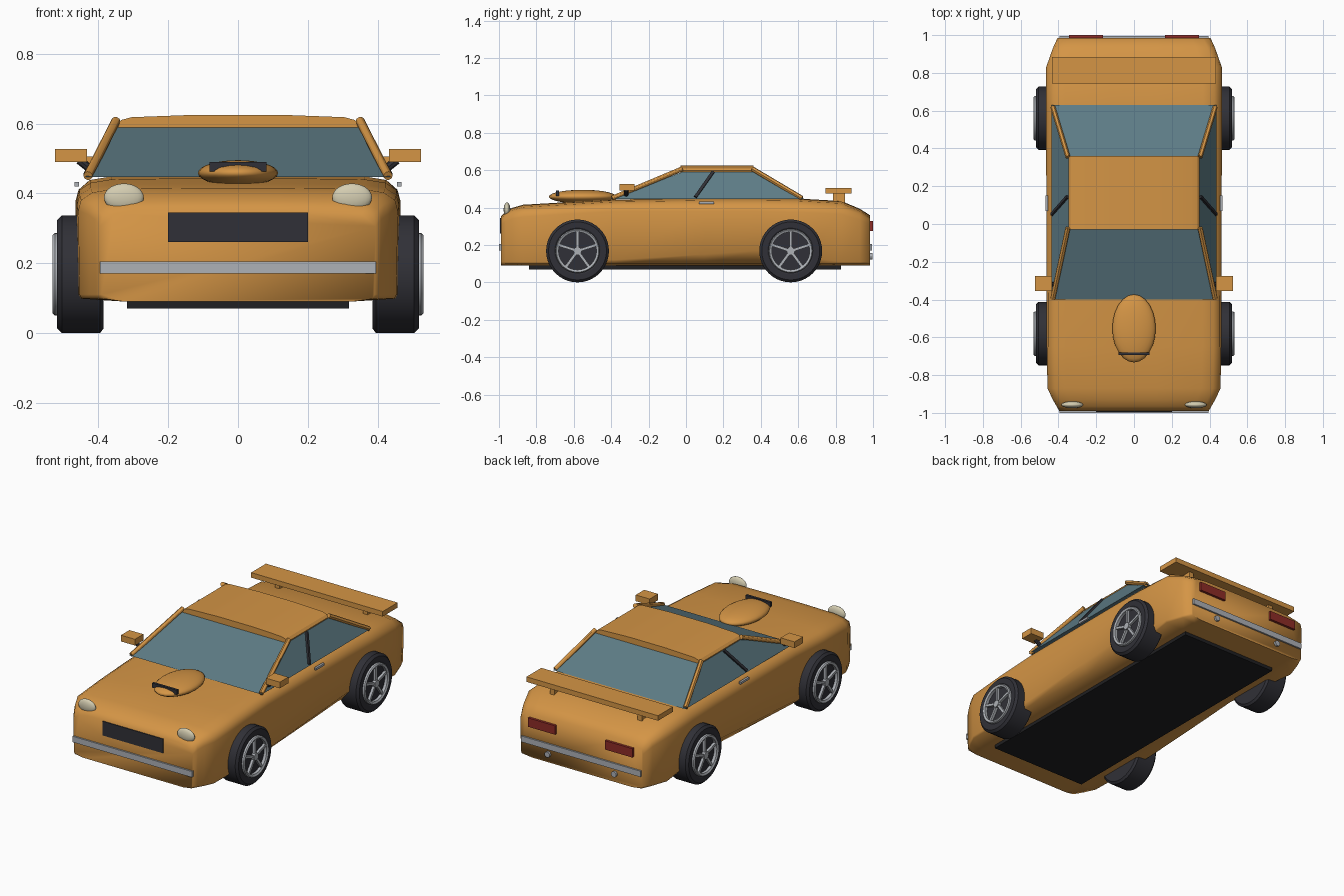
import bpy, bmesh, math
from mathutils import Vector, Matrix

if "Cube" in bpy.data.objects:
    bpy.data.objects.remove(bpy.data.objects["Cube"])


def mat(name, *rgb):
    m = bpy.data.materials.new(name)
    m.diffuse_color = (*rgb, 1)
    m.use_nodes = True
    m.node_tree.nodes["Principled BSDF"].inputs["Base Color"].default_value = m.diffuse_color
    return m


ORANGE = mat("orange_paint", 0.66, 0.30, 0.06)
GLASS = mat("tinted_glass", 0.11, 0.20, 0.235)
DARK = mat("dark_rubber", 0.03, 0.03, 0.038)
BLACK = mat("black_trim", 0.014, 0.014, 0.016)
SILVER = mat("silver_metal", 0.42, 0.44, 0.47)
CREAM = mat("cream_lamp", 0.66, 0.61, 0.44)
RED = mat("red_lamp", 0.27, 0.025, 0.02)


def make(name, bm, material, angle=30):
    bmesh.ops.recalc_face_normals(bm, faces=bm.faces)
    me = bpy.data.meshes.new(name)
    bm.to_mesh(me)
    bm.free()
    me.materials.append(material)
    ob = bpy.data.objects.new(name, me)
    bpy.context.collection.objects.link(ob)
    bpy.ops.object.select_all(action='DESELECT')
    ob.select_set(True)
    bpy.context.view_layer.objects.active = ob
    if angle:
        bpy.ops.object.shade_smooth_by_angle(angle=math.radians(angle))
    return ob


def box(name, lo, hi, material):
    lo, hi = Vector(lo), Vector(hi)
    bm = bmesh.new()
    bmesh.ops.create_cube(bm, size=1, matrix=Matrix.LocRotScale((lo + hi) / 2, None, hi - lo))
    return make(name, bm, material, 0)


def ball(name, c, r, material):
    bm = bmesh.new()
    bmesh.ops.create_uvsphere(bm, u_segments=24, v_segments=14, radius=1,
                              matrix=Matrix.LocRotScale(Vector(c), None, Vector(r)))
    return make(name, bm, material, 60)


def rod(name, a, b, r, material, sides=12):
    a, b = Vector(a), Vector(b)
    bm = bmesh.new()
    m = Matrix.Translation((a + b) / 2) @ (b - a).to_track_quat('Z', 'Y').to_matrix().to_4x4()
    bmesh.ops.create_cone(bm, cap_ends=True, segments=sides, radius1=r, radius2=r,
                          depth=(b - a).length, matrix=m)
    return make(name, bm, material)


def loft(name, rings, material, angle):
    """Skin closed rings of equal length and cap both ends."""
    bm = bmesh.new()
    vs = [[bm.verts.new(p) for p in ring] for ring in rings]
    n = len(vs[0])
    for a, b in zip(vs, vs[1:]):
        for i in range(n):
            bm.faces.new((a[i], a[(i + 1) % n], b[(i + 1) % n], b[i]))
    bm.faces.new(vs[0])
    bm.faces.new(vs[-1])
    return make(name, bm, material, angle)


def lathe(name, profile, material, centre, side, steps=40):
    """Spin (x offset, radius) points round the axle."""
    rings = []
    for k in range(steps):
        a = 2 * math.pi * k / steps
        rings.append([(centre[0] + side * x, centre[1] + r * math.cos(a), centre[2] + r * math.sin(a))
                      for x, r in profile])
    bm = bmesh.new()
    vs = [[bm.verts.new(p) for p in ring] for ring in rings]
    n = len(profile)
    for k in range(steps):
        a, b = vs[k], vs[(k + 1) % steps]
        for i in range(n):
            bm.faces.new((a[i], a[(i + 1) % n], b[(i + 1) % n], b[i]))
    return make(name, bm, material)


# Body shell: y, half width, shoulder height, crown height, sill tuck
stations = [(-0.99, 0.395, 0.335, 0.35, 0.0), (-0.965, 0.41, 0.355, 0.375, 0.0),
            (-0.93, 0.43, 0.37, 0.395, 0.0), (-0.87, 0.458, 0.38, 0.412, 0.0),
            (-0.65, 0.462, 0.395, 0.425, 0.0), (-0.38, 0.462, 0.41, 0.44, 0.01),
            (0.1, 0.464, 0.41, 0.448, 0.04), (0.38, 0.465, 0.41, 0.448, 0.06),
            (0.6, 0.466, 0.405, 0.445, 0.03), (0.83, 0.465, 0.395, 0.432, 0.0),
            (0.93, 0.43, 0.365, 0.39, 0.0), (0.985, 0.405, 0.335, 0.355, 0.0)]
rings = []
for y, w, zs, zc, tuck in stations:
    half = [(0.33, 0.09), (w - 0.01 - tuck, 0.098), (w - 0.004, 0.11 + tuck), (w, zs - 0.03), (w - 0.008, zs),
            (w - 0.04, zc - 0.01), (w - 0.10, zc), (0.12, zc + 0.003)]
    rings.append([(x, y, z) for x, z in half] + [(-x, y, z) for x, z in reversed(half)])
loft("body_shell", rings, ORANGE, 70)
box("underbody_plate", (-0.318, -0.84, 0.07), (0.318, 0.83, 0.092), BLACK)


# Glass cabin
def rect(w, y0, y1, z):
    return [(-w, y0, z), (w, y0, z), (w, y1, z), (-w, y1, z)]


loft("cabin_glass", [rect(0.437, -0.40, 0.63, 0.447), rect(0.347, -0.02, 0.36, 0.59)], GLASS, 0)

# Roof panel, gently crowned with a rounded rim
section = [(0.345, 0.588), (0.348, 0.597), (0.335, 0.61), (0.305, 0.618), (0.12, 0.625)]
section += [(-x, z) for x, z in reversed(section)]
loft("roof_panel", [[(x, y, z) for x, z in section] for y in (-0.03, 0.36)], ORANGE, 30)

# Bonnet scoop
ball("bonnet_scoop", (0, -0.553, 0.458), (0.115, 0.18, 0.037), ORANGE)
box("scoop_intake", (-0.082, -0.694, 0.462), (0.082, -0.679, 0.49), DARK)

# Front and rear trim
box("front_grille", (-0.2, -0.995, 0.26), (0.2, -0.98, 0.345), DARK)
box("front_bumper", (-0.395, -1.0, 0.17), (0.395, -0.98, 0.205), SILVER)
box("rear_bumper", (-0.395, 0.975, 0.17), (0.395, 0.995, 0.205), SILVER)

# Rear wing
box("rear_wing", (-0.435, 0.745, 0.475), (0.435, 0.885, 0.505), ORANGE)

for s, side in ((1, "right"), (-1, "left")):
    def sbox(name, lo, hi, m):
        xs = sorted((s * lo[0], s * hi[0]))
        return box(f"{side}_{name}", (xs[0], *lo[1:]), (xs[1], *hi[1:]), m)

    # Cabin pillars
    rod(f"{side}_front_pillar", (s * 0.43, -0.395, 0.45), (s * 0.35, -0.02, 0.607), 0.013, ORANGE)
    rod(f"{side}_rear_pillar", (s * 0.43, 0.62, 0.45), (s * 0.35, 0.355, 0.607), 0.013, ORANGE)
    rod(f"{side}_door_pillar", (s * 0.435, 0.05, 0.455), (s * 0.352, 0.145, 0.59), 0.011, DARK, 4)
    # Lamps
    ball(f"{side}_headlamp", (s * 0.327, -0.957, 0.388), (0.057, 0.018, 0.04), CREAM)
    sbox("tail_lamp", (0.165, 0.975, 0.275), (0.345, 1.0, 0.328), RED)
    rod(f"{side}_exhaust", (s * 0.22, 0.95, 0.14), (s * 0.22, 0.998, 0.14), 0.017, SILVER)
    # Mirrors, handles and wing posts
    sbox("mirror", (0.433, -0.355, 0.49), (0.525, -0.275, 0.527), ORANGE)
    rod(f"{side}_mirror_arm", (s * 0.405, -0.32, 0.455), (s * 0.455, -0.32, 0.495), 0.012, DARK, 8)
    sbox("door_handle", (0.455, 0.07, 0.42), (0.468, 0.15, 0.433), SILVER)
    sbox("wing_post", (0.275, 0.785, 0.42), (0.305, 0.85, 0.48), ORANGE)
    # Wheels
    for y, end in ((-0.58, "front"), (0.56, "rear")):
        c = (s * 0.45, y, 0.168)
        lathe(f"{side}_{end}_tyre", [(-0.065, 0.02), (-0.065, 0.155), (-0.055, 0.168), (0.055, 0.168),
                                     (0.068, 0.155), (0.068, 0.125), (0.058, 0.11), (0.058, 0.0005)], DARK, c, s)
        lathe(f"{side}_{end}_rim", [(0.05, 0.118), (0.075, 0.118), (0.081, 0.113), (0.075, 0.101),
                                    (0.05, 0.101)], SILVER, c, s)
        rod(f"{side}_{end}_hub", (c[0] + s * 0.05, y, 0.168), (c[0] + s * 0.078, y, 0.168), 0.022, SILVER)
        bm = bmesh.new()
        for k in range(5):
            bmesh.ops.create_cube(bm, size=1, matrix=Matrix.Translation((c[0] + s * 0.064, y, 0.168))
                                  @ Matrix.Rotation(2 * math.pi * k / 5, 4, 'X')
                                  @ Matrix.LocRotScale(Vector((0, 0, 0.058)), None, Vector((0.018, 0.015, 0.1))))
        make(f"{side}_{end}_spokes", bm, SILVER, 0)
